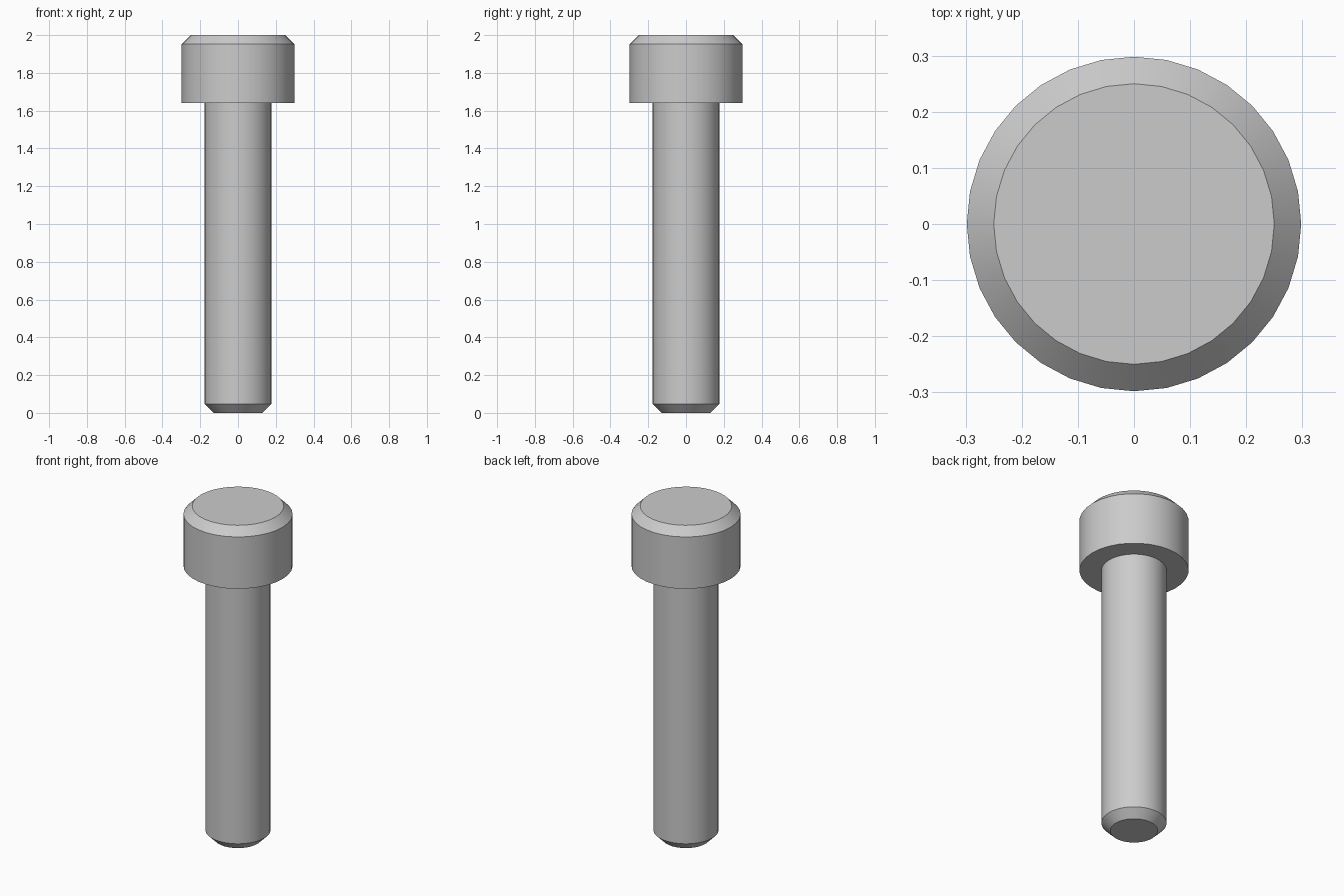
import bpy
import bmesh
from math import cos, sin, tau

SIDES = 32
CHAMFER = 0.048

cube = bpy.data.objects.get("Cube")
if cube:
    bpy.data.objects.remove(cube, do_unlink=True)

# Plain grey metal
steel = bpy.data.materials.new("grey_steel")
steel.use_nodes = True
colour = (0.6, 0.6, 0.6, 1)
steel.diffuse_color = colour
steel.node_tree.nodes["Principled BSDF"].inputs["Base Color"].default_value = colour


def turned_part(name, profile):
    """Turn (radius, height) points around z and cap both ends."""
    bm = bmesh.new()
    rings = []
    for radius, z in profile:
        ring = [bm.verts.new((radius * cos(tau * i / SIDES),
                              radius * sin(tau * i / SIDES), z))
                for i in range(SIDES)]
        rings.append(ring)
    for low, high in zip(rings, rings[1:]):
        for i in range(SIDES):
            j = (i + 1) % SIDES
            bm.faces.new((low[i], low[j], high[j], high[i]))
    bm.faces.new(rings[0][::-1])
    bm.faces.new(rings[-1])
    mesh = bpy.data.meshes.new(name)
    bm.to_mesh(mesh)
    bm.free()
    mesh.materials.append(steel)
    obj = bpy.data.objects.new(name, mesh)
    bpy.context.collection.objects.link(obj)
    bpy.ops.object.select_all(action="DESELECT")
    obj.select_set(True)
    bpy.context.view_layer.objects.active = obj
    bpy.ops.object.shade_smooth_by_angle(angle=0.5)
    return obj


# Shank with a chamfered tip, seated slightly into the head
shank_r = 0.178
turned_part("shank", [(shank_r - CHAMFER, 0), (shank_r, CHAMFER),
                      (shank_r, 1.66)])

# Cylindrical head with a chamfered upper rim
head_r = 0.298
turned_part("head", [(head_r, 1.64), (head_r, 2 - CHAMFER),
                     (head_r - CHAMFER, 2)])
